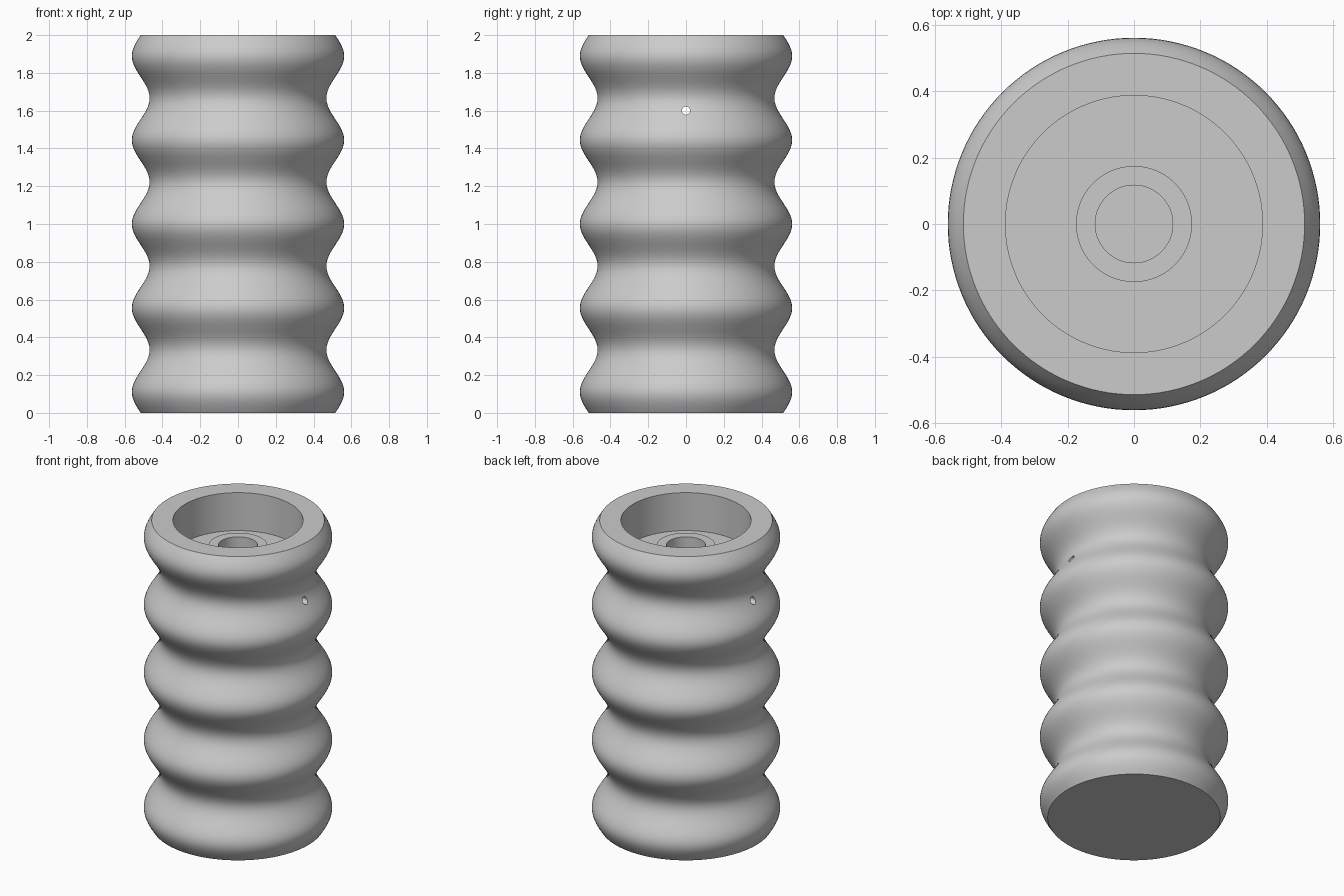
import bpy, bmesh, math

cube = bpy.data.objects.get("Cube")
if cube:
    bpy.data.objects.remove(cube, do_unlink=True)

grey = bpy.data.materials.new("plain grey")
grey.use_nodes = True
colour = (0.6, 0.6, 0.6, 1)
grey.diffuse_color = colour
grey.node_tree.nodes["Principled BSDF"].inputs["Base Color"].default_value = colour

HEIGHT, WAVES, STEPS, SIDES = 2.0, 4.5, 108, 128


def outer_radius(z):
    return 0.515 + 0.047 * math.sin(2 * math.pi * WAVES * z / HEIGHT)


# Ribbed outside, then the cup, hollow boss and blind bore inside
heights = [HEIGHT * i / STEPS for i in range(STEPS + 1)]
profile = [(0, 0)] + [(outer_radius(z), z) for z in heights]
profile += [(0.388, 2.0), (0.388, 1.75),
            (0.175, 1.75), (0.175, 1.835),
            (0.117, 1.835), (0.117, 1.4), (0, 1.4)]

# Revolve the profile into the grip
bm = bmesh.new()
verts = [bm.verts.new((r, 0, z)) for r, z in profile]
edges = [bm.edges.new(pair) for pair in zip(verts, verts[1:])]
bmesh.ops.spin(bm, geom=verts + edges, cent=(0, 0, 0), axis=(0, 0, 1),
               angle=2 * math.pi, steps=SIDES)
bmesh.ops.remove_doubles(bm, verts=bm.verts, dist=0.0001)
bmesh.ops.recalc_face_normals(bm, faces=bm.faces)
mesh = bpy.data.meshes.new("ribbed_grip")
bm.to_mesh(mesh)
bm.free()
mesh.materials.append(grey)
grip = bpy.data.objects.new("ribbed_grip", mesh)
bpy.context.collection.objects.link(grip)

# Cross pin hole, right through from side to side
bpy.ops.mesh.primitive_cylinder_add(vertices=24, radius=0.022, depth=1.4,
                                    location=(0, 0, 1.6),
                                    rotation=(0, math.pi / 2, 0))
cutter = bpy.context.object
cutter.name = "pin_hole_cutter"
cutter.data.materials.append(grey)

bpy.ops.object.select_all(action="DESELECT")
grip.select_set(True)
bpy.context.view_layer.objects.active = grip
hole = grip.modifiers.new("pin_hole", "BOOLEAN")
hole.operation = "DIFFERENCE"
hole.solver = "EXACT"
hole.object = cutter
bpy.ops.object.modifier_apply(modifier=hole.name)
bpy.data.objects.remove(cutter, do_unlink=True)

bpy.ops.object.shade_smooth_by_angle(angle=math.radians(30))
